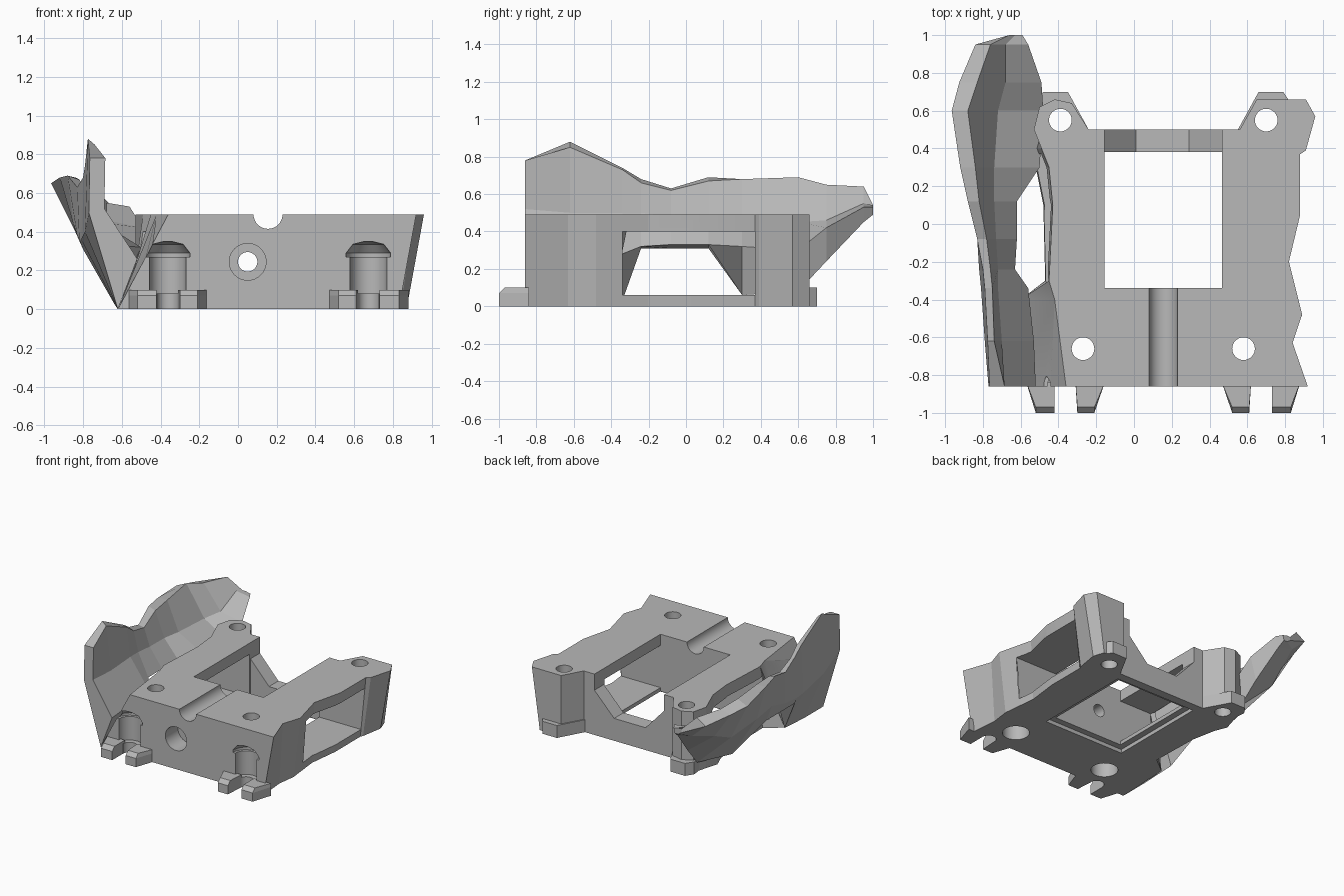
import bpy, bmesh
from math import sin, cos, pi, radians

if "Cube" in bpy.data.objects:
    bpy.data.objects.remove(bpy.data.objects["Cube"], do_unlink=True)

grey = bpy.data.materials.new("plain grey")
grey.use_nodes = True
colour = (0.48, 0.48, 0.48, 1)
grey.diffuse_color = colour
grey.node_tree.nodes["Principled BSDF"].inputs["Base Color"].default_value = colour

TOP = 0.49       # height of the deck
MID = 0.155      # mirror line of the mounting features
FRONT = -0.86    # front wall


def flip(x):
    return 2 * MID - x


def loft(name, rings):
    """Closed solid through rings of equal point count."""
    bm = bmesh.new()
    loops = [[bm.verts.new(p) for p in ring] for ring in rings]
    for a, b in zip(loops, loops[1:]):
        n = len(a)
        for i in range(n):
            j = (i + 1) % n
            bm.faces.new((a[i], a[j], b[j], b[i]))
    bm.faces.new(loops[0])
    bm.faces.new(loops[-1])
    bmesh.ops.recalc_face_normals(bm, faces=bm.faces)
    mesh = bpy.data.meshes.new(name)
    bm.to_mesh(mesh)
    bm.free()
    mesh.materials.append(grey)
    obj = bpy.data.objects.new(name, mesh)
    bpy.context.collection.objects.link(obj)
    return obj


def prism_z(name, outline, low, high):
    return loft(name, [[(x, y, z) for x, y in outline] for z in (low, high)])


def prism_y(name, outline, near, far):
    return loft(name, [[(x, y, z) for x, z in outline] for y in (near, far)])


def circle(r, a, b, n=32):
    return [(a + r * cos(2 * pi * i / n), b + r * sin(2 * pi * i / n)) for i in range(n)]


def rect(x0, x1, y0, y1):
    return [(x0, y0), (x1, y0), (x1, y1), (x0, y1)]


def cut(cutter, *targets):
    for target in targets:
        mod = target.modifiers.new("cut", "BOOLEAN")
        mod.operation = "DIFFERENCE"
        mod.solver = "EXACT"
        mod.object = cutter
        bpy.context.view_layer.objects.active = target
        bpy.ops.object.modifier_apply(modifier=mod.name)
    bpy.data.objects.remove(cutter, do_unlink=True)


# Main body: deck outline (x, y) and the x it tapers to at the base
deck = [(-.36, FRONT, -.62), (.92, FRONT, .83), (.84, -.63, .81), (.89, -.48, .83),
        (.82, -.2, .8), (.88, .05, .83), (.88, .37, .83), (.91, .39, .84),
        (.96, .57, .87), (.91, .66, .84), (.65, .66, .65), (.56, .5, .56),
        (-.24, .5, -.24), (-.33, .64, -.33), (-.42, .66, -.42), (-.5, .62, -.5),
        (-.53, .5, -.53), (-.49, .4, -.56), (-.45, .3, -.52), (-.43, .1, -.48),
        (-.45, -.3, -.47), (-.42, -.4, -.6)]
body = loft("body", [[(b, y, 0) for x, y, b in deck], [(x, y, TOP) for x, y, b in deck]])

# Rear feet
foot = [(-.5, .45), (-.52, .64), (-.48, .7), (-.35, .7), (-.24, .5), (-.26, .45)]
feet = [prism_z("rear_foot_right", foot, 0, .1),
        prism_z("rear_foot_left", [(flip(x), y) for x, y in foot], 0, .1)]

# Slotted front lugs, each a pair of prongs with a bevelled tip
prongs = {"outer": [(-.57, -.86), (-.52, -.97), (-.42, -.97), (-.42, -.86)],
          "inner": [(-.31, -.86), (-.3, -.97), (-.21, -.97), (-.155, -.86)]}
for label, shape in prongs.items():
    for side, f in (("right", lambda x: x), ("left", flip)):
        rings = []
        for z, reach in ((0, 0.03), (.07, 0.03), (.1, 0)):
            rings.append([(f(x), y - (reach if y < -.9 else -.02), z) for x, y in shape])
        loft(f"front_lug_{label}_{side}", rings)

# Central opening with a shallow recess underneath, and the side windows
cut(prism_z("cutter", rect(-.155, .465, -.34, .38), -.1, .6), body)
cut(prism_z("cutter", rect(-.205, .515, -.39, .43), -.1, .03), body)
cut(prism_z("cutter", rect(-.9, 1.2, -.34, .37), .06, .4), body)

# Notch in the rear wall
notch = [(-.155, .6), (-.155, .36), (.01, .18), (.29, .18), (.465, .36), (.465, .6)]
cut(prism_y("cutter", notch, .3, .6), body)

# Groove along the deck and stepped hole through the front wall
cut(prism_y("cutter", circle(.075, MID, TOP), -1, -.3), body)
cut(prism_y("cutter", circle(.095, .05, .245), -1, -.7), body)
cut(prism_y("cutter", circle(.05, .05, .245), -.8, -.3), body)

# Screw holes and front screw pockets, mirrored
pocket = [(.095, .08), (.095, .27), (.115, .27), (.115, .29), (.08, .335), (.02, .35)]
for f, rear in ((lambda x: x, feet[0]), (flip, feet[1])):
    cut(prism_z("cutter", circle(.06, f(-.27), -.66), -.1, .6), body)
    cut(prism_z("cutter", circle(.1, f(-.27), -.66), -.1, .15), body)
    cut(prism_z("cutter", circle(.06, f(-.39), .55), -.1, .6), body, rear)
    cut(loft("cutter", [[(x, y, z) for x, y in circle(r, f(-.363), FRONT)]
                        for r, z in pocket]), body)
    cut(prism_z("cutter", circle(.055, f(-.363), FRONT), -.1, .2), body)

# Swept side guard: lower, middle and top outer points, then top, middle, lower inner
sections = {
    -.86: [(-.62, 0), (-.77, .5), (-.765, .78), (-.685, .78), (-.69, .52), (-.52, .26)],
    -.62: [(-.62, 0), (-.79, .4), (-.775, .88), (-.74, .85), (-.7, .5), (-.53, .27)],
    -.34: [(-.64, .03), (-.81, .36), (-.79, .74), (-.75, .73), (-.72, .5), (-.56, .28)],
    -.24: [(-.8, .31), (-.82, .36), (-.8, .68), (-.76, .66), (-.72, .5), (-.63, .32)],
    -.08: [(-.8, .31), (-.83, .38), (-.83, .63), (-.78, .62), (-.73, .48), (-.62, .33)],
    .12: [(-.8, .31), (-.85, .44), (-.88, .69), (-.82, .67), (-.74, .47), (-.62, .33)],
    .3: [(-.62, .06), (-.84, .4), (-.92, .68), (-.84, .68), (-.74, .45), (-.5, .32)],
    .6: [(-.52, .08), (-.82, .36), (-.965, .65), (-.88, .69), (-.72, .45), (-.48, .3)],
    .75: [(-.54, .24), (-.78, .42), (-.925, .63), (-.83, .65), (-.68, .46), (-.49, .42)],
    .95: [(-.59, .45), (-.72, .48), (-.84, .59), (-.76, .64), (-.68, .55), (-.56, .53)],
    1: [(-.6, .49), (-.63, .49), (-.66, .51), (-.66, .54), (-.63, .54), (-.59, .53)],
}
loft("side_guard", [[(x, y, z) for x, z in ring] for y, ring in sections.items()])

# Keep facets crisp, round only the bores
bpy.ops.object.select_all(action="DESELECT")
for part in [body] + feet:
    part.select_set(True)
bpy.context.view_layer.objects.active = body
bpy.ops.object.shade_smooth_by_angle(angle=radians(15))
